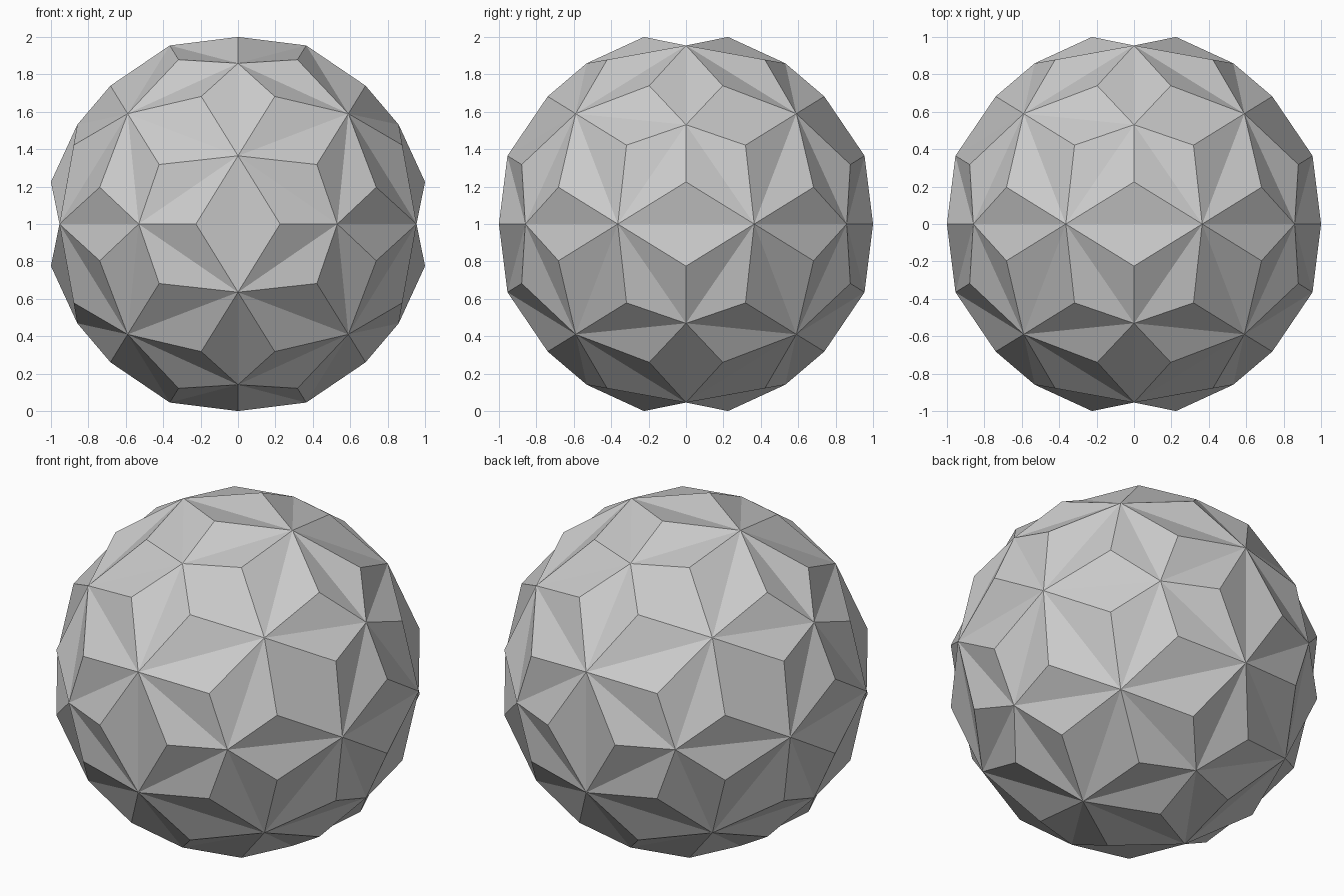
import bpy, bmesh
from mathutils import Vector
from itertools import product

if "Cube" in bpy.data.objects:
    bpy.data.objects.remove(bpy.data.objects["Cube"])

PHI = (1 + 5 ** 0.5) / 2
CENTRE = Vector((0, 0, 1))


def cyclic(y, z):
    """All sign choices and cyclic shifts of (0, y, z)."""
    pts = []
    for sy, sz in product((1, -1), repeat=2):
        c = (0, sy * y, sz * z)
        pts += [Vector(c[k:] + c[:k]) for k in range(3)]
    return pts


# five-fold points (icosahedron) and three-fold points (dodecahedron)
five = cyclic(0.531, 0.531 * PHI)
three = cyclic(0.59 * PHI, 0.59 / PHI)
three += [Vector(s) * 0.59 for s in product((1, -1), repeat=3)]
edge_len = 2 * 0.59 / PHI

bm = bmesh.new()
five_v = [bm.verts.new(p + CENTRE) for p in five]
three_v = [bm.verts.new(p + CENTRE) for p in three]

# each pentagon sector: a raised point beside the edge, joined to edge and centre
for c, cv in zip(five, five_v):
    ring = sorted(range(20), key=lambda i: (three[i] - c).length)[:5]
    for n, i in enumerate(ring):
        for j in ring[n + 1:]:
            if (three[i] - three[j]).length > edge_len * 1.1:
                continue
            axis = (three[i] + three[j]).normalized()
            side = (c - axis * c.dot(axis)).normalized()
            pv = bm.verts.new(axis + side * 0.225 + CENTRE)
            a, b = three_v[i], three_v[j]
            for tri in ((cv, a, pv), (cv, pv, b), (pv, a, b)):
                f = bm.faces.new(tri)
                f.normal_update()
                if f.normal.dot(f.calc_center_median() - CENTRE) < 0:
                    f.normal_flip()

mesh = bpy.data.meshes.new("faceted_ball")
bm.to_mesh(mesh)
bm.free()
bpy.context.collection.objects.link(bpy.data.objects.new("faceted_ball", mesh))
